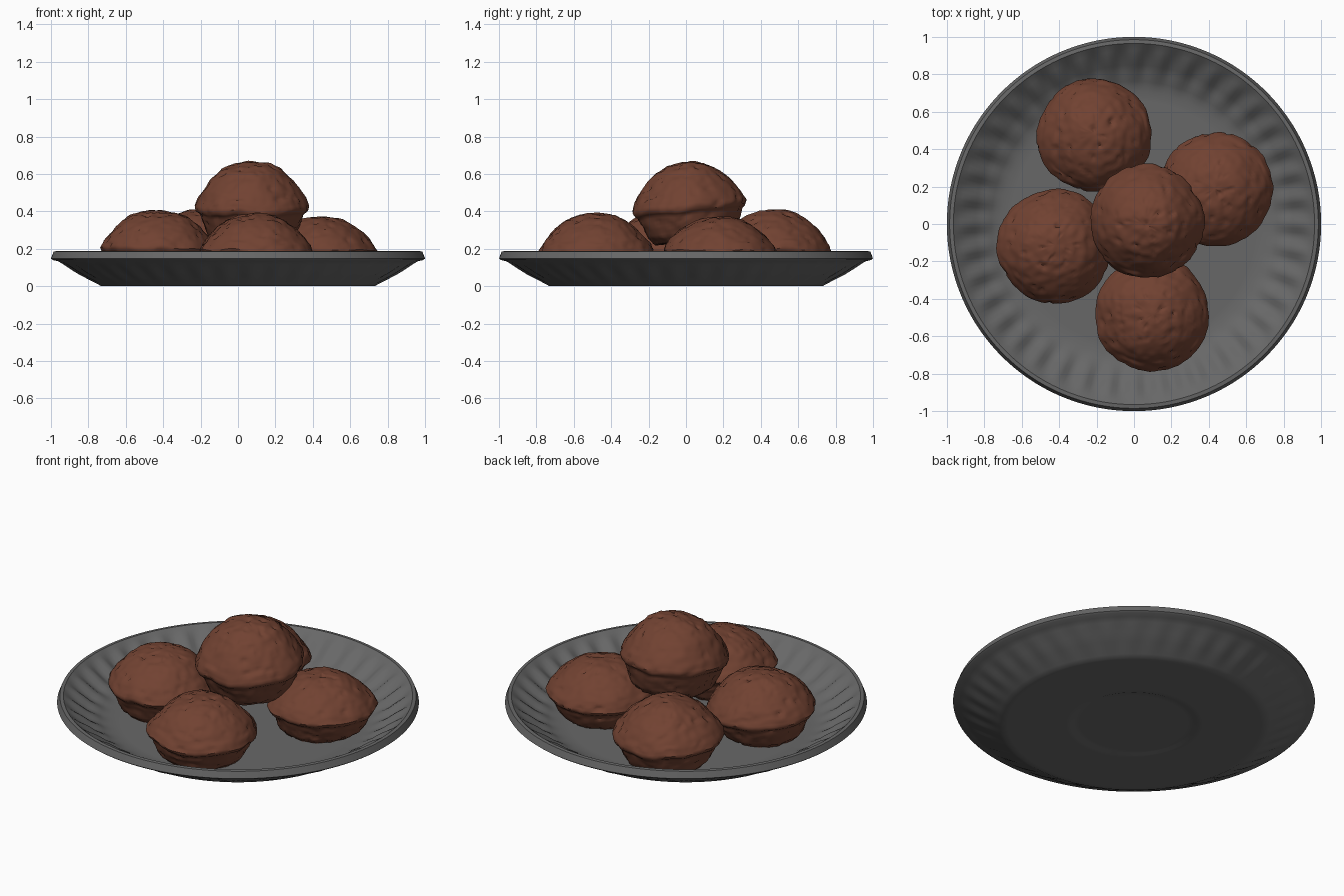
import bpy, bmesh, math
from mathutils import Vector, Euler, noise

cube = bpy.data.objects.get("Cube")
if cube:
    bpy.data.objects.remove(cube)


def material(name, color):
    m = bpy.data.materials.new(name)
    m.diffuse_color = (*color, 1)
    m.use_nodes = True
    bsdf = m.node_tree.nodes["Principled BSDF"]
    bsdf.inputs["Base Color"].default_value = (*color, 1)
    bsdf.inputs["Roughness"].default_value = 0.8
    return m


brown = material("chocolate brown", (0.165, 0.054, 0.031))
grey = material("dark grey", (0.137, 0.137, 0.137))


def refine(profile, step):
    """Subdivide a profile into short, even pieces."""
    pts = []
    for (r0, z0), (r1, z1) in zip(profile, profile[1:]):
        n = max(1, round(math.hypot(r1 - r0, z1 - z0) / step))
        pts += [(r0 + (r1 - r0) * i / n, z0 + (z1 - z0) * i / n) for i in range(n)]
    return pts + [profile[-1]]


def lathe(name, profile, segments, mat, shape, angle):
    """Revolve a profile that starts and ends on the axis; shape moves each point."""
    bm = bmesh.new()
    rings = []
    for k, (r, z) in enumerate(profile):
        count = 1 if r < 1e-6 else segments
        ring = []
        for i in range(count):
            a = math.tau * i / segments
            p = Vector((r * math.cos(a), r * math.sin(a), z))
            ring.append(bm.verts.new(shape(p, r, a, k)))
        rings.append(ring)
    for lo, hi in zip(rings, rings[1:]):
        for i in range(segments):
            j = (i + 1) % segments
            if len(lo) == 1:
                bm.faces.new((lo[0], hi[j], hi[i]))
            elif len(hi) == 1:
                bm.faces.new((lo[i], lo[j], hi[0]))
            else:
                bm.faces.new((lo[i], lo[j], hi[j], hi[i]))
    bmesh.ops.recalc_face_normals(bm, faces=bm.faces)
    mesh = bpy.data.meshes.new(name)
    bm.to_mesh(mesh)
    bm.free()
    mesh.materials.append(mat)
    obj = bpy.data.objects.new(name, mesh)
    bpy.context.collection.objects.link(obj)
    bpy.ops.object.select_all(action="DESELECT")
    bpy.context.view_layer.objects.active = obj
    obj.select_set(True)
    bpy.ops.object.shade_smooth_by_angle(angle=math.radians(angle))
    return obj


# Plate: fluted wall, rolled rim and a shallow recess underneath
underside = [(0, 0.008), (0.33, 0.008), (0.35, 0), (0.73, 0), (0.85, 0.065),
             (0.96, 0.133), (0.99, 0.14)]
topside = [(1, 0.148), (0.985, 0.186), (0.965, 0.188), (0.945, 0.172),
           (0.83, 0.09), (0.74, 0.045), (0.68, 0.035), (0, 0.035)]
under = refine(underside, 0.03)
plate_profile = under + refine(topside, 0.025)
FLUTES = 40


def flute(p, r, a, k):
    t = min(1, max(0, (r - 0.72) / 0.235))
    fade = math.sin(math.pi * t ** 1.6)
    depth = 0.004 if k < len(under) else 0.014
    p.z += depth * fade * math.cos(FLUTES * a)
    return p


lathe("plate", plate_profile, FLUTES * 6, grey, flute, 40)

# Muffin: domed cap with an overhanging lip above a tapered cup
cap_and_cup = [(0, 0), (0.2, 0), (0.235, 0.03), (0.265, 0.1), (0.278, 0.135),
               (0.298, 0.15), (0.306, 0.17), (0.29, 0.205), (0.26, 0.247),
               (0.215, 0.298), (0.16, 0.343), (0.1, 0.371), (0.045, 0.383), (0, 0.386)]
muffin_profile = refine(cap_and_cup, 0.014)


def muffin(name, place, height, tilt, seed):
    offset = Vector((seed * 7.3, seed * 3.1, seed * 5.7))

    def crust(p, r, a, k):
        out = Vector((p.x, p.y, (p.z - 0.17) * 1.3)).normalized()
        lump = noise.noise(p * 6 + offset) * 0.011
        grain = noise.noise(p * 24 + offset) * 0.006
        pit = -0.03 * max(0, noise.noise(p * 30 - offset) - 0.33)
        # the lip sags unevenly around the cup
        if 0.1 < p.z < 0.22:
            p.z += 0.018 * noise.noise(Vector((math.cos(a), math.sin(a), seed)) * 2)
        p += out * (lump + grain + pit)
        p.z *= height / 0.386
        return p

    obj = lathe(name, muffin_profile, 96, brown, crust, 50)
    obj.location = place
    obj.rotation_euler = Euler([math.radians(t) for t in tilt])


muffin("back_muffin", (-0.21, 0.465, 0.035), 0.375, (-3, 0, 0), 1)
muffin("right_muffin", (-0.43, -0.12, 0.035), 0.375, (0, 2, 40), 2)
muffin("front_muffin", (0.09, -0.48, 0.035), 0.355, (2, 0, 80), 3)
muffin("left_muffin", (0.44, 0.18, 0.035), 0.34, (0, 2, 130), 4)
muffin("top_muffin", (0.07, 0.035, 0.245), 0.42, (6, 0, 0), 5)
